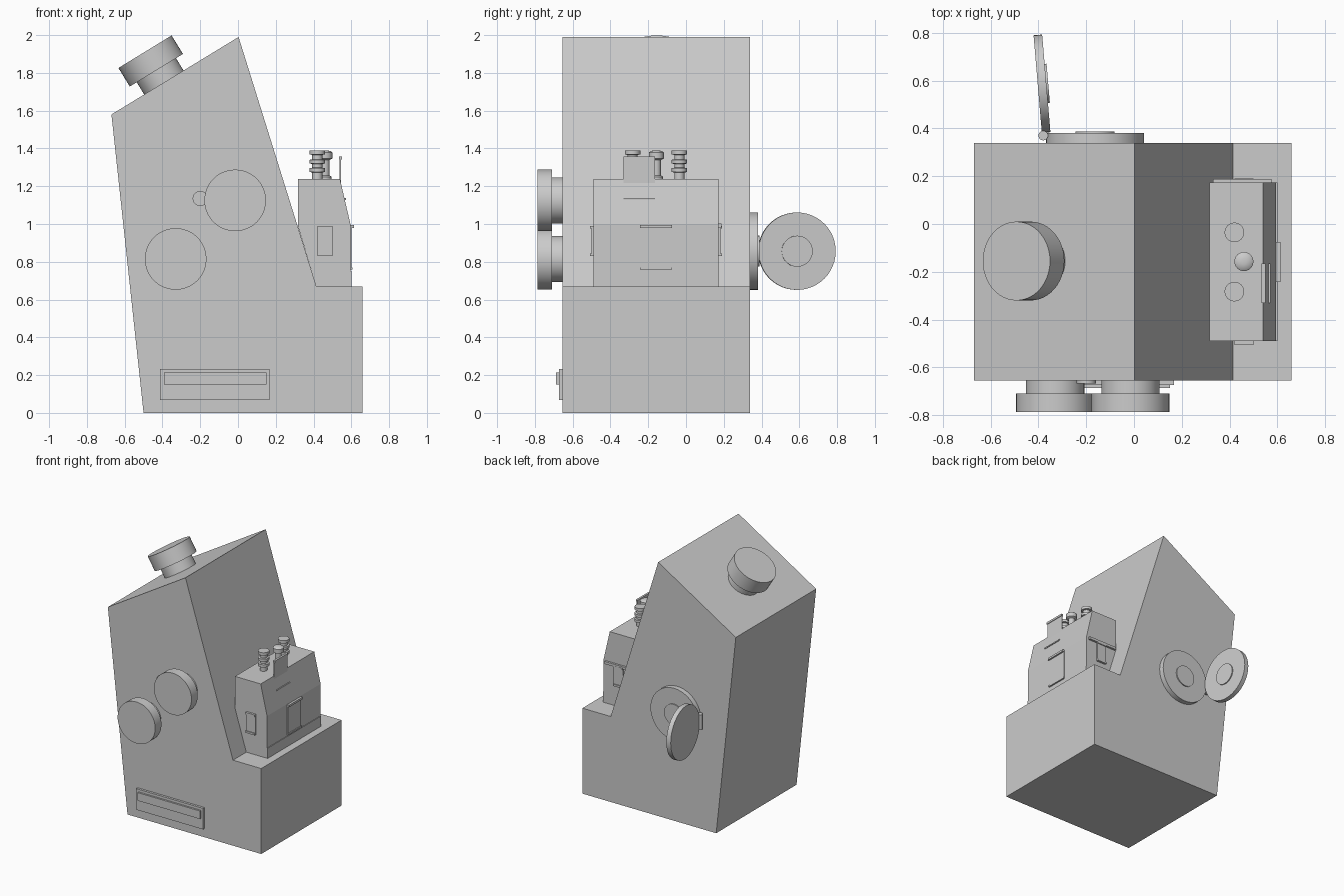
import bpy, bmesh, math
from mathutils import Vector

if "Cube" in bpy.data.objects:
    bpy.data.objects.remove(bpy.data.objects["Cube"], do_unlink=True)

grey = bpy.data.materials.new("plain grey")
grey.use_nodes = True
grey.diffuse_color = (0.6, 0.6, 0.6, 1)
grey.node_tree.nodes["Principled BSDF"].inputs["Base Color"].default_value = (0.6, 0.6, 0.6, 1)


def finish(name, bm, smooth=False):
    bmesh.ops.recalc_face_normals(bm, faces=bm.faces)
    mesh = bpy.data.meshes.new(name)
    bm.to_mesh(mesh)
    bm.free()
    mesh.materials.append(grey)
    ob = bpy.data.objects.new(name, mesh)
    bpy.context.collection.objects.link(ob)
    if smooth:
        bpy.ops.object.select_all(action="DESELECT")
        ob.select_set(True)
        bpy.context.view_layer.objects.active = ob
        bpy.ops.object.shade_smooth_by_angle(angle=math.radians(35))
    return ob


def prism(name, profile, y0, y1):
    """Extrude an x-z outline along y."""
    bm = bmesh.new()
    face = bm.faces.new([bm.verts.new((x, y0, z)) for x, z in profile])
    new = bmesh.ops.extrude_face_region(bm, geom=[face])["geom"]
    bmesh.ops.translate(bm, vec=(0, y1 - y0, 0),
                        verts=[v for v in new if isinstance(v, bmesh.types.BMVert)])
    return finish(name, bm)


def box(name, x, y, z):
    return prism(name, [(x[0], z[0]), (x[1], z[0]), (x[1], z[1]), (x[0], z[1])], *y)


def lathe(name, profile, origin, axis=(0, 0, 1), sides=48):
    """Spin a (radius, height) profile around an axis, closing both ends."""
    bm = bmesh.new()
    rings = [[bm.verts.new((r * math.cos(math.tau * i / sides),
                            r * math.sin(math.tau * i / sides), h)) for i in range(sides)]
             for r, h in profile]
    for a, b in zip(rings, rings[1:]):
        for i in range(sides):
            j = (i + 1) % sides
            bm.faces.new((a[i], a[j], b[j], b[i]))
    bm.faces.new(rings[0])
    bm.faces.new(rings[-1])
    ob = finish(name, bm, True)
    ob.location = origin
    ob.rotation_mode = "QUATERNION"
    ob.rotation_quaternion = Vector(axis).to_track_quat("Z", "Y")
    return ob


# Leaning main body with a step on one side
FRONT, BACK = -0.655, 0.34
prism("main_body", [(-0.5, 0), (0.66, 0), (0.66, 0.67), (0.415, 0.67),
                    (0.003, 1.99), (-0.67, 1.58)], FRONT, BACK)

# Round knobs on the front and the sloping top
knob = [(0.122, -0.02), (0.122, 0.055), (0.163, 0.055), (0.163, 0.132)]
lathe("upper_front_knob", knob, (-0.015, FRONT, 1.125), (0, -1, 0))
lathe("lower_front_knob", knob, (-0.33, FRONT, 0.815), (0, -1, 0))
lathe("knob_side_button", [(0.04, -0.01), (0.04, 0.012)], (-0.2, FRONT, 1.135), (0, -1, 0))
top_knob = [(0.122, -0.02), (0.122, 0.075), (0.165, 0.075), (0.165, 0.19)]
lathe("top_knob", top_knob, (-0.393, -0.155, 1.75), (-0.522, 0, 0.853))

# Name plate panel low on the front
box("front_plate", (-0.412, 0.168), (FRONT - 0.018, FRONT + 0.01), (0.068, 0.233))
box("front_plate_strip", (-0.392, 0.15), (FRONT - 0.032, FRONT), (0.15, 0.213))

# Round port on the back with an open hinged lid
lathe("port_ring", [(0.205, -0.01), (0.205, 0.04), (0.082, 0.04), (0.082, 0.048)],
      (-0.163, BACK, 0.856), (0, 1, 0))
lathe("port_lid", [(0.205, -0.018), (0.205, 0.018), (0.082, 0.018), (0.082, 0.026)],
      (-0.385, 0.587, 0.856), (1, 0.085, 0))
lathe("lid_hinge", [(0.02, -0.06), (0.02, 0.06)], (-0.38, 0.37, 0.856), sides=24)

# Small building on the step
Y0, Y1 = -0.49, 0.173
prism("building", [(0.39, 0.75), (0.595, 0.75), (0.595, 1.0), (0.54, 1.238),
                   (0.317, 1.238), (0.317, 0.99)], Y0, Y1)
box("building_plinth", (0.38, 0.6), (Y0, Y1), (0.66, 0.75))

# Frames and doors on both ends of the building
for name, y, s in (("front", Y0, -1), ("back", Y1, 1)):
    lo, hi = sorted((y, y + s * 0.01))
    box(name + "_end_door", (0.42, 0.5), (lo, hi), (0.83, 0.99))
    for part, z in (("lower", 0.83), ("upper", 0.975)):
        lo, hi = sorted((y, y + s * 0.017))
        box(f"{name}_{part}_door_bar", (0.42, 0.5), (lo, hi), (z, z + 0.015))
box("back_ledge", (0.33, 0.575), (Y1, Y1 + 0.016), (0.982, 1.002))

# Main door with a canopy and sill
box("side_door", (0.59, 0.601), (-0.24, -0.075), (0.765, 0.98))
box("door_canopy", (0.585, 0.613), (-0.243, -0.075), (0.98, 0.996))
box("door_sill", (0.59, 0.607), (-0.243, -0.075), (0.758, 0.77))

# Raised sign at the roof edge and the small ledge below it
box("roof_sign", (0.538, 0.545), (-0.33, -0.165), (1.21, 1.345))
box("sign_top_bar", (0.534, 0.55), (-0.33, -0.165), (1.342, 1.358))
box("slope_ledge", (0.555, 0.571), (-0.33, -0.165), (1.128, 1.137))

# Ringed chimneys and a domed vent
chimney = [(0.027, -0.01), (0.027, 0.035), (0.041, 0.037), (0.041, 0.058), (0.027, 0.06),
           (0.027, 0.08), (0.041, 0.082), (0.041, 0.102), (0.027, 0.104), (0.027, 0.128),
           (0.041, 0.13), (0.041, 0.152)]
for name, y in (("front_chimney", -0.283), ("back_chimney", -0.035)):
    lathe(name, chimney, (0.42, y, 1.238), sides=24)
vent = [(0.036, -0.01), (0.036, 0.012), (0.024, 0.02), (0.024, 0.1), (0.04, 0.108),
        (0.04, 0.14), (0.03, 0.148), (0.012, 0.152)]
lathe("domed_vent", vent, (0.46, -0.157, 1.238), sides=24)
